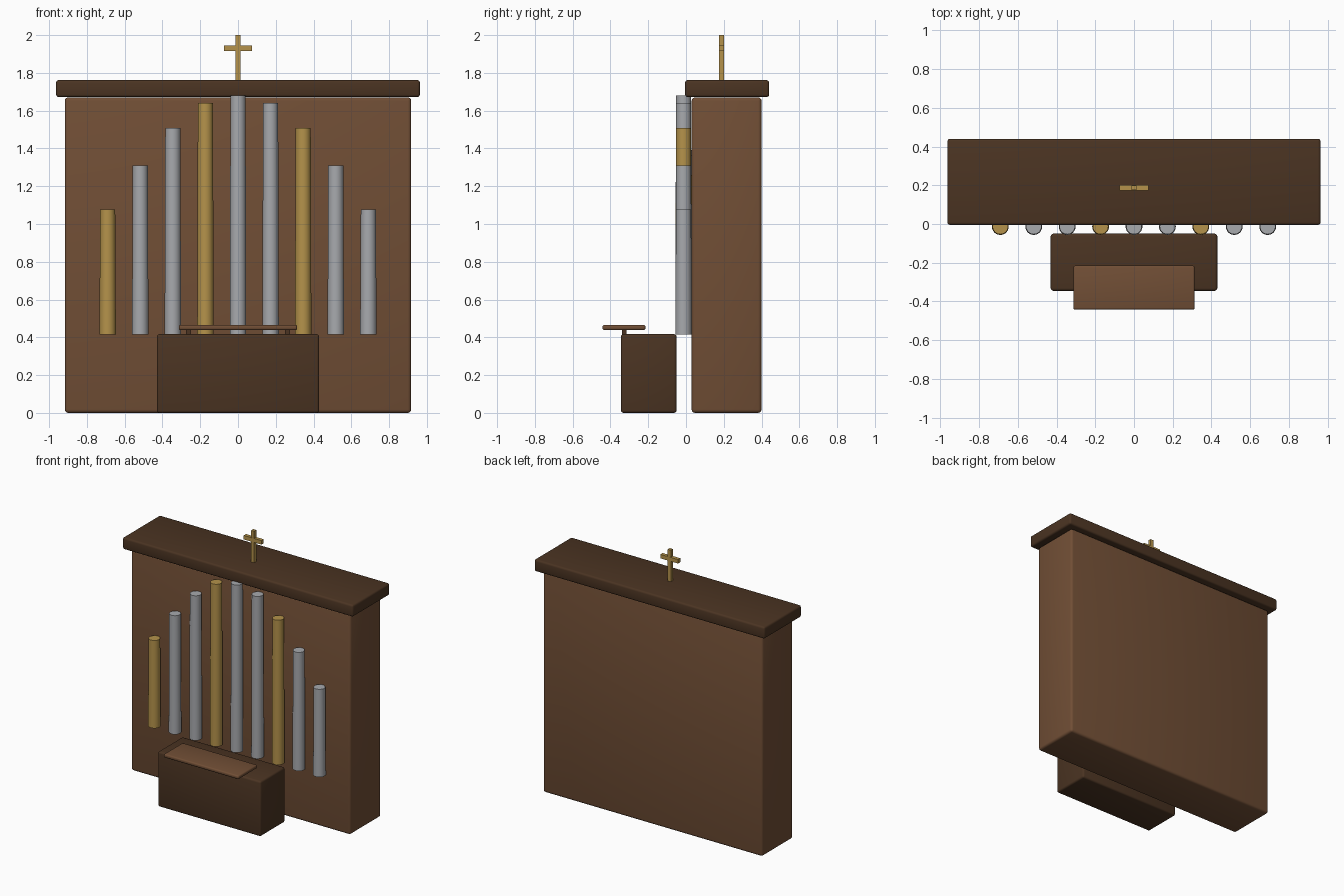
import bpy
import math

cube = bpy.data.objects.get("Cube")
if cube:
    bpy.data.objects.remove(cube, do_unlink=True)


def material(name, rgb):
    mat = bpy.data.materials.new(name)
    mat.use_nodes = True
    colour = (*rgb, 1.0)
    mat.diffuse_color = colour
    mat.node_tree.nodes["Principled BSDF"].inputs["Base Color"].default_value = colour
    return mat


wood = material("warm wood", (0.165, 0.077, 0.036))
dark_wood = material("dark wood", (0.070, 0.034, 0.016))
silver = material("pipe metal", (0.39, 0.40, 0.42))
gold = material("gold", (0.46, 0.29, 0.07))


def finish(obj, name, mat):
    obj.name = name
    obj.data.materials.append(mat)
    bpy.ops.object.shade_smooth_by_angle(angle=math.radians(35))
    return obj


def box(name, x, y, z, mat, bevel=0.0):
    """Box from (min, max) pairs along each axis."""
    spans = (x, y, z)
    bpy.ops.mesh.primitive_cube_add(size=1, location=[(a + b) / 2 for a, b in spans])
    obj = bpy.context.object
    obj.scale = [b - a for a, b in spans]
    bpy.ops.object.transform_apply(location=False, rotation=False, scale=True)
    if bevel:
        mod = obj.modifiers.new("rounded edges", "BEVEL")
        mod.width = bevel
        mod.segments = 3
        bpy.ops.object.modifier_apply(modifier=mod.name)
    return finish(obj, name, mat)


# Case and cornice
box("case", (-0.917, 0.917), (0.03, 0.40), (0, 1.67), wood, 0.018)
box("cornice", (-0.963, 0.963), (-0.005, 0.44), (1.672, 1.762), dark_wood, 0.014)

# Console with its music shelf and supports
box("console", (-0.43, 0.43), (-0.345, -0.05), (0, 0.417), dark_wood, 0.014)
box("shelf", (-0.313, 0.313), (-0.442, -0.215), (0.438, 0.466), wood, 0.01)
for side, x in (("left", 0.262), ("right", -0.262)):
    box(side + "_shelf_support", (x - 0.014, x + 0.014), (-0.338, -0.316),
        (0.40, 0.445), dark_wood)

# Pipes, tallest in the middle, every third one gold
tops = (1.68, 1.64, 1.507, 1.31, 1.077)
base, spacing = 0.415, 0.1725
for i in range(9):
    top = tops[abs(i - 4)]
    bpy.ops.mesh.primitive_cone_add(
        vertices=24, radius1=0.0435, radius2=0.040, depth=top - base,
        location=((i - 4) * spacing, -0.013, (top + base) / 2))
    finish(bpy.context.object, f"pipe_{i + 1}", silver if i % 3 else gold)

# Cross on top
box("cross_upright", (-0.013, 0.013), (0.175, 0.20), (1.755, 2.0), gold)
box("cross_arm", (-0.074, 0.074), (0.174, 0.201), (1.916, 1.946), gold)
